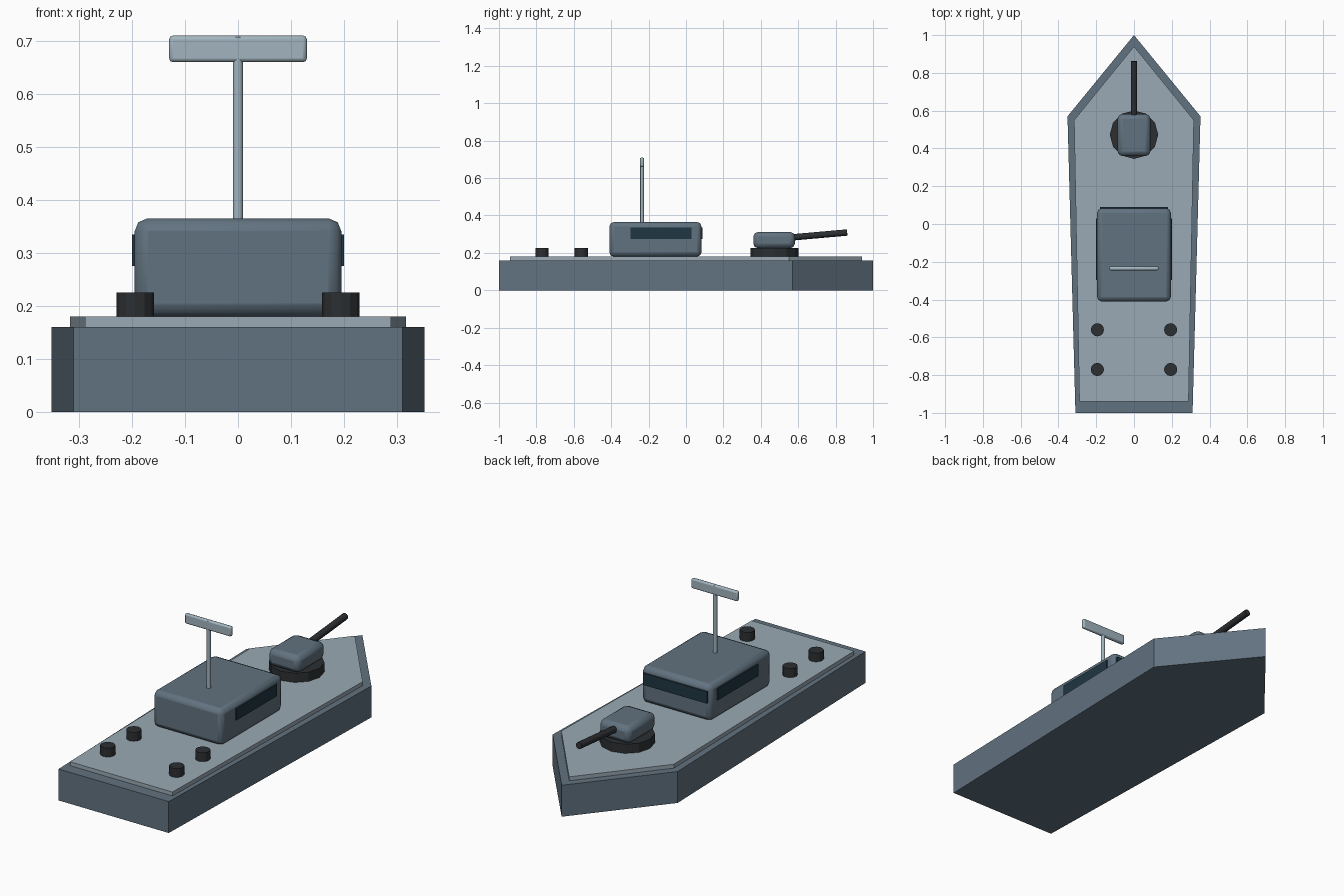
import bpy, bmesh, math
from mathutils import Vector

if "Cube" in bpy.data.objects:
    bpy.data.objects.remove(bpy.data.objects["Cube"])


def material(name, rgb):
    m = bpy.data.materials.new(name)
    m.diffuse_color = (*rgb, 1)
    m.use_nodes = True
    m.node_tree.nodes["Principled BSDF"].inputs["Base Color"].default_value = m.diffuse_color
    return m


STEEL = material("steel_paint", (0.12, 0.17, 0.215))
DECK = material("deck_paint", (0.32, 0.40, 0.46))
MAST = material("mast_paint", (0.36, 0.46, 0.52))
DARK = material("dark_metal", (0.025, 0.028, 0.031))
GLASS = material("window_glass", (0.014, 0.037, 0.055))


def finish(bm, name, mat):
    bmesh.ops.recalc_face_normals(bm, faces=bm.faces)
    me = bpy.data.meshes.new(name)
    bm.to_mesh(me)
    bm.free()
    me.materials.append(mat)
    ob = bpy.data.objects.new(name, me)
    bpy.context.collection.objects.link(ob)
    return ob


def smooth(ob, angle):
    bpy.ops.object.select_all(action='DESELECT')
    ob.select_set(True)
    bpy.context.view_layer.objects.active = ob
    bpy.ops.object.shade_smooth_by_angle(angle=math.radians(angle))


def plate(name, half_outline, z0, z1, mat):
    """Extrude a mirrored outline; the last point lies on the centre line."""
    pts = half_outline + [(-x, y) for x, y in reversed(half_outline[:-1])]
    bm = bmesh.new()
    face = bm.faces.new([bm.verts.new((x, y, z0)) for x, y in pts])
    ext = bmesh.ops.extrude_face_region(bm, geom=[face], use_keep_orig=True)
    top = [g for g in ext["geom"] if isinstance(g, bmesh.types.BMVert)]
    bmesh.ops.translate(bm, verts=top, vec=(0, 0, z1 - z0))
    return finish(bm, name, mat)


def box(name, lo, hi, mat, bevel=0, segments=2):
    lo, hi = Vector(lo), Vector(hi)
    bm = bmesh.new()
    bmesh.ops.create_cube(bm, size=1)
    bmesh.ops.scale(bm, verts=bm.verts, vec=hi - lo)
    bmesh.ops.translate(bm, verts=bm.verts, vec=(lo + hi) / 2)
    ob = finish(bm, name, mat)
    if bevel:
        mod = ob.modifiers.new("bevel", 'BEVEL')
        mod.width, mod.segments = bevel, segments
        smooth(ob, 50)
    return ob


def rod(name, a, b, radius, sides, mat, round_shading=False):
    a, b = Vector(a), Vector(b)
    bm = bmesh.new()
    bmesh.ops.create_cone(bm, cap_ends=True, segments=sides, radius1=radius,
                          radius2=radius, depth=(b - a).length)
    rot = Vector((0, 0, 1)).rotation_difference(b - a).to_matrix().to_4x4()
    bm.transform(rot)
    bmesh.ops.translate(bm, verts=bm.verts, vec=(a + b) / 2)
    ob = finish(bm, name, mat)
    if round_shading:
        smooth(ob, 50)
    return ob


# Hull and raised deck
plate("hull", [(0.31, -1), (0.352, 0.57), (0, 1)], 0, 0.16, STEEL)
plate("deck", [(0.289, -0.94), (0.317, 0.55), (0, 0.94)], 0.16, 0.18, DECK)

# Cabin with front and side windows
box("cabin", (-0.195, -0.41, 0.18), (0.195, 0.083, 0.365), STEEL, 0.024)
box("front_window", (-0.18, 0.07, 0.275), (0.18, 0.089, 0.335), GLASS)
for side, s in (("left", -1), ("right", 1)):
    xs = sorted((s * 0.18, s * 0.2))
    box(side + "_window", (xs[0], -0.297, 0.275), (xs[1], 0.03, 0.335), GLASS)

# Mast and radar bar
rod("mast", (0, -0.235, 0.35), (0, -0.235, 0.707), 0.01, 10, MAST, True)
box("radar_bar", (-0.13, -0.245, 0.66), (0.13, -0.225, 0.71), MAST, 0.007)

# Gun turret
rod("turret_base", (0, 0.473, 0.18), (0, 0.473, 0.227), 0.128, 12, DARK)
box("turret", (-0.087, 0.36, 0.225), (0.087, 0.582, 0.312), STEEL, 0.025)
rod("gun_barrel", (0, 0.5, 0.277), (0, 0.862, 0.309), 0.017, 10, DARK, True)

# Stern bollards
for side, s in (("left", -1), ("right", 1)):
    for place, y in (("front", -0.56), ("rear", -0.77)):
        rod(f"{side}_{place}_bollard", (s * 0.194, y, 0.18),
            (s * 0.194, y, 0.225), 0.035, 12, DARK)
